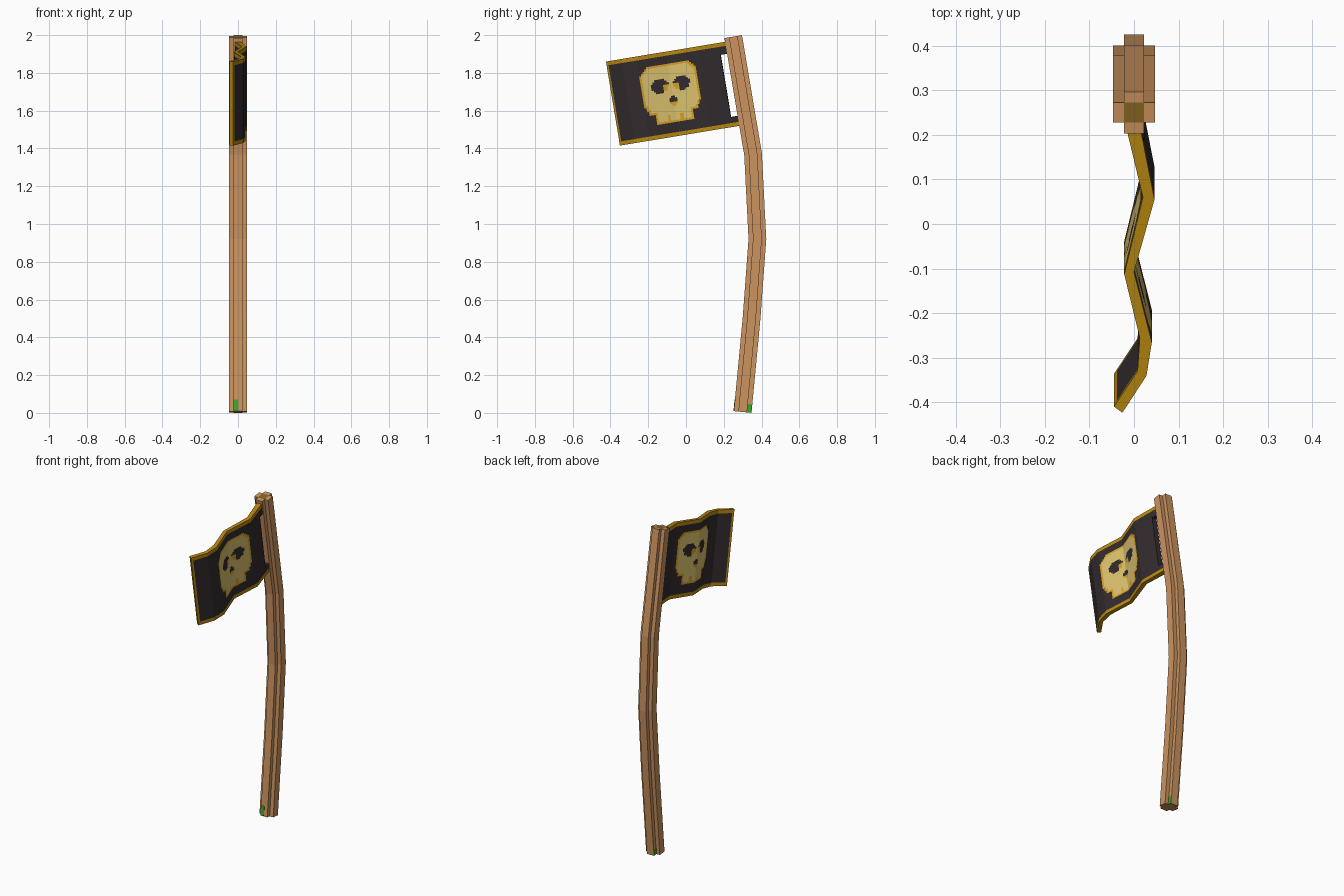
import bpy, bmesh, math
from mathutils import Vector

if "Cube" in bpy.data.objects:
    bpy.data.objects.remove(bpy.data.objects["Cube"])


def material(name, rgb):
    m = bpy.data.materials.new(name)
    lin = [((c / 255 + 0.055) / 1.055) ** 2.4 for c in rgb]
    m.diffuse_color = (*lin, 1)
    m.use_nodes = True
    m.node_tree.nodes["Principled BSDF"].inputs["Base Color"].default_value = m.diffuse_color
    return m


wood = material("wood", (203, 147, 95))
olive = material("olive", (135, 103, 36))
moss = material("moss green", (52, 170, 42))
black = material("charcoal cloth", (50, 43, 46))
gold = material("border gold", (184, 136, 16))
amber = material("amber", (214, 160, 34))
cream = material("cream", (220, 194, 110))


def finish(bm, name, mats):
    bmesh.ops.recalc_face_normals(bm, faces=bm.faces[:])
    me = bpy.data.meshes.new(name)
    bm.to_mesh(me)
    bm.free()
    for m in mats:
        me.materials.append(m)
    ob = bpy.data.objects.new(name, me)
    bpy.context.collection.objects.link(ob)
    return ob


# Pole: plus-shaped section swept along a bent path in the yz plane
A, B = 0.047, 0.023
section = [(-B, -A), (B, -A), (B, -B), (A, -B), (A, B), (B, B),
           (B, A), (-B, A), (-B, B), (-A, B), (-A, -B), (-B, -B)]
path = [Vector(p) for p in [(0.30, 0.0047), (0.347, 0.5), (0.378, 0.92),
                            (0.355, 1.37), (0.25, 1.992)]]
bm = bmesh.new()
rings = []
for i, p in enumerate(path):
    dirs = [(path[j + 1] - path[j]).normalized() for j in (i - 1, i)
            if 0 <= j < len(path) - 1]
    d = sum(dirs, Vector((0, 0))).normalized()
    rings.append([bm.verts.new((x, p.x + s * d.y, p.y - s * d.x))
                  for x, s in section])
for a, b in zip(rings, rings[1:]):
    for i in range(12):
        j = (i + 1) % 12
        bm.faces.new((a[i], a[j], b[j], b[i]))
for r in (rings[0], rings[-1]):
    for quad in ((0, 1, 2, 11), (2, 3, 4, 5), (5, 6, 7, 8), (8, 9, 10, 11)):
        bm.faces.new([r[k] for k in quad])
    core = bm.faces.new([r[k] for k in (2, 5, 8, 11)])
core.material_index = 1
finish(bm, "pole", [wood, olive])

# Moss patches: thin plates lying on the foot of the pole
lean = (path[1] - path[0]).normalized()


def moss_patch(name, x0, x1, s0, s1, h):
    bm = bmesh.new()
    bmesh.ops.create_cube(bm, size=1)
    for v in bm.verts:
        x = x1 if v.co.x > 0 else x0
        s = s1 if v.co.y > 0 else s0
        t = h if v.co.z > 0 else 0.001
        v.co = (x, path[0].x + s * lean.y + t * lean.x,
                path[0].y - s * lean.x + t * lean.y)
    finish(bm, name, [moss])


T = 0.002
moss_patch("moss_front", -B, 0, -A - T, -A, 0.062)
moss_patch("moss_back_right", B, B + T, B, A, 0.045)
moss_patch("moss_back_left", -B - T, -B, B, A, 0.035)
moss_patch("moss_front_left", -B - T, -B, -A, -B, 0.035)

# Flag: folded cloth, (along, sideways) fold points for its two sides
left = [(.014, -.045), (.095, .008), (.17, .013), (.315, -.022), (.49, .02), (.68, -.025)]
right = [(0, -.026), (.084, .028), (.16, .04), (.32, 0), (.485, .046), (.68, .008)]
steps = [8, 7, 15, 16, 18]
HEIGHT, ROWS = 0.451, 42
TILT = math.radians(9.4)


def columns(knots):
    pts = [Vector(knots[0])]
    for a, b, n in zip(knots, knots[1:], steps):
        pts += [Vector(a).lerp(Vector(b), k / n) for k in range(1, n + 1)]
    return pts


sides = [columns(left), columns(right)]
COLS = sum(steps)


def in_skull(du, v, m):
    head = (du < .15 - m and .125 + m < v < .385 - m
            and du + v < .495 - 1.4 * m and du - 0.5 * v < .06 - m)
    jaw = du < .1 - m and .07 + m < v < .2
    return head or jaw


def cell_colour(u, v):
    """0 cloth, 1 border, 2 amber, 3 cream, None for the opening by the pole"""
    if u > .602 and .055 < v < .385:
        return None
    if u < .022 or v < .022 or v > HEIGHT - .022:
        return 1
    du = abs(u - .317)
    if not in_skull(du, v, 0):
        return 0
    if ((du - .058) / .045) ** 2 + ((v - .275) / .037) ** 2 < 1:   # eyes
        return 2 if du < .045 and v < .275 else 0
    if du < .024 - abs(v - .19) * 0.5 and abs(v - .19) < .024:     # nose
        return 2 if v < .178 else 0
    if v < .115 and abs(du - .035) < .009:                        # tooth gaps
        return 2
    return 3 if in_skull(du, v, .012) else 2


bm = bmesh.new()
cache = {}


def vert(side, i, j):
    key = (side, i, j)
    if key not in cache:
        u, x = sides[side][i]
        v = HEIGHT * j / ROWS
        cache[key] = bm.verts.new((x, -0.35 + u * math.cos(TILT) - v * math.sin(TILT),
                                   1.415 + u * math.sin(TILT) + v * math.cos(TILT)))
    return cache[key]


cells = {}
for i in range(COLS):
    u = sum(s[k].x for s in sides for k in (i, i + 1)) / 4
    for j in range(ROWS):
        c = cell_colour(u, HEIGHT * (j + .5) / ROWS)
        if c is not None:
            cells[i, j] = c

for (i, j), c in cells.items():
    loop = [(i, j), (i + 1, j), (i + 1, j + 1), (i, j + 1)]
    beside = [(i, j - 1), (i + 1, j), (i, j + 1), (i - 1, j)]
    faces = [bm.faces.new([vert(s, *p) for p in loop]) for s in (0, 1)]
    # Close the cloth edge wherever there is no neighbouring cell
    for k in range(4):
        if beside[k] not in cells:
            p, q = loop[k], loop[(k + 1) % 4]
            faces.append(bm.faces.new((vert(0, *p), vert(0, *q), vert(1, *q), vert(1, *p))))
    for f in faces:
        f.material_index = c
bmesh.ops.recalc_face_normals(bm, faces=bm.faces[:])
# Merge flat areas of one colour
bmesh.ops.dissolve_limit(bm, angle_limit=math.radians(1), verts=bm.verts[:],
                         edges=bm.edges[:], delimit={'MATERIAL'})
finish(bm, "flag", [black, gold, amber, cream])
